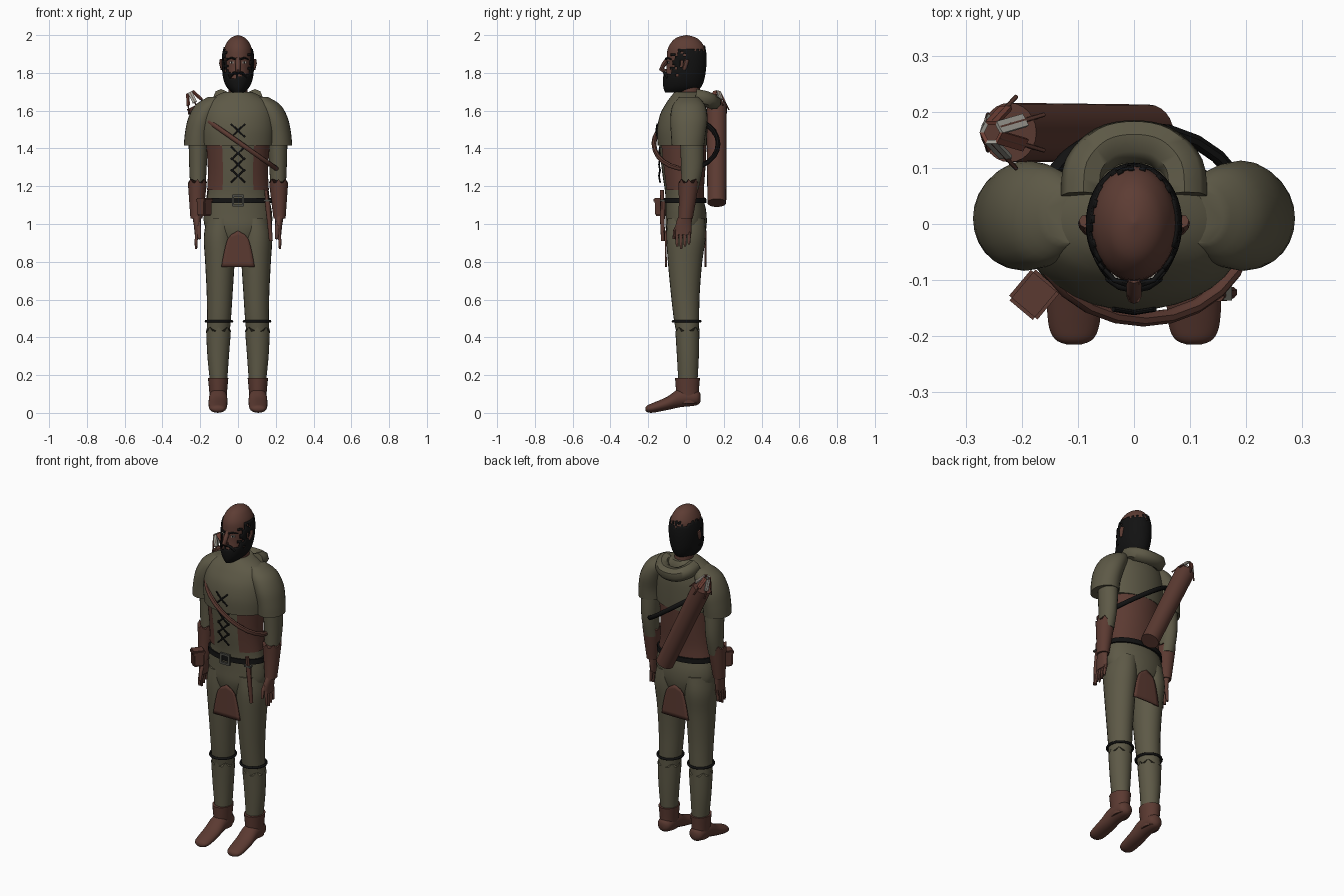
import bpy, bmesh, random
from math import sin, cos, pi, radians
from mathutils import Matrix, Vector

random.seed(4)
if "Cube" in bpy.data.objects:
    bpy.data.objects.remove(bpy.data.objects["Cube"], do_unlink=True)


def material(name, r, g, b):
    m = bpy.data.materials.new(name)
    m.use_nodes = True
    m.diffuse_color = (r, g, b, 1)
    bsdf = next(n for n in m.node_tree.nodes if n.type == "BSDF_PRINCIPLED")
    bsdf.inputs["Base Color"].default_value = (r, g, b, 1)
    bsdf.inputs["Roughness"].default_value = .8
    return m


cloth = material("olive cloth", .11, .10, .062)
leather = material("brown leather", .105, .042, .031)
skin = material("brown skin", .11, .046, .034)
black = material("black hair and cord", .006, .006, .006)
metal = material("dark metal", .07, .07, .06)
feather = material("pale feather", .35, .34, .3)
red_feather = material("red feather", .16, .05, .035)


def smooth(obj):
    bpy.ops.object.select_all(action="DESELECT")
    obj.select_set(True)
    bpy.context.view_layer.objects.active = obj
    bpy.ops.object.shade_smooth_by_angle(angle=radians(45))


def finish(name, bm, mat, rounded=True):
    bmesh.ops.recalc_face_normals(bm, faces=bm.faces)
    mesh = bpy.data.meshes.new(name)
    bm.to_mesh(mesh)
    bm.free()
    mesh.materials.append(mat)
    obj = bpy.data.objects.new(name, mesh)
    bpy.context.collection.objects.link(obj)
    if rounded:
        smooth(obj)
    return obj


def spline(points, steps):
    """Pass a smooth curve through tuples of any length."""
    out = []
    for i in range(len(points) - 1):
        p, q = points[i], points[i + 1]
        o, r = points[max(i - 1, 0)], points[min(i + 2, len(points) - 1)]
        for k in range(steps):
            t = k / steps
            out.append([b + t * (c - a + t * (2*a - 5*b + 4*c - d + t * (3*(b - c) + d - a))) / 2
                        if t else b for a, b, c, d in zip(o, p, q, r)])
    return out + [list(points[-1])]


def loft(name, rings, mat, side=1, n=24, steps=4, axis="Z", cap=True, keep=None, hem=0):
    """Skin over elliptical rings given as centre x, y, z and two radii."""
    bm = bmesh.new()
    loops = []
    for j, (x, y, z, r1, r2) in enumerate(spline(rings, steps)):
        loop = []
        for i in range(n):
            u, v = max(r1, .001) * cos(2*pi*i/n), max(r2, .001) * sin(2*pi*i/n)
            co = Vector((x + u, y + v, z)) if axis == "Z" else Vector((x + u, y, z + v))
            if j == (len(rings) - 1) * steps:
                co.z += hem * cos(i * 2.1)
            co.x *= side
            loop.append(bm.verts.new(co))
        loops.append(loop)
    for low, high in zip(loops, loops[1:]):
        for i in range(n):
            k = (i + 1) % n
            quad = [low[i], low[k], high[k], high[i]]
            if keep is None or keep(sum((v.co for v in quad), Vector()) / 4):
                bm.faces.new(quad)
    if cap and keep is None:
        bm.faces.new(loops[0])
        bm.faces.new(loops[-1])
    return finish(name, bm, mat)


def tube(name, points, radius, mat, closed=False, taper=1):
    curve = bpy.data.curves.new(name, "CURVE")
    curve.dimensions = "3D"
    curve.bevel_depth, curve.bevel_resolution, curve.use_fill_caps = radius, 2, True
    path = curve.splines.new("POLY")
    path.points.add(len(points) - 1)
    for i, p in enumerate(points):
        path.points[i].co = (*p, 1)
        path.points[i].radius = 1 + (taper - 1) * i / (len(points) - 1)
    path.use_cyclic_u = closed
    curve.materials.append(mat)
    obj = bpy.data.objects.new(name, curve)
    bpy.context.collection.objects.link(obj)
    bpy.ops.object.select_all(action="DESELECT")
    obj.select_set(True)
    bpy.context.view_layer.objects.active = obj
    bpy.ops.object.convert(target="MESH")
    smooth(bpy.context.object)
    return bpy.context.object


def box(name, place, size, mat, bevel=0):
    bm = bmesh.new()
    bmesh.ops.create_cube(bm, size=1, matrix=place @ Matrix.Diagonal((*size, 1)))
    if bevel:
        bmesh.ops.bevel(bm, geom=bm.edges[:], offset=bevel, segments=2, affect="EDGES")
    return finish(name, bm, mat, False)


def at(x, y, z, turn=0, axis="Z"):
    return Matrix.Translation((x, y, z)) @ Matrix.Rotation(radians(turn), 4, axis)


# Torso, with an open-fronted corset over it and a capelet on the chest
loft("torso", [(0, 0, .9, .1, .09), (0, 0, .98, .172, .108), (0, 0, 1.06, .18, .108),
               (0, -.01, 1.16, .16, .1), (0, -.015, 1.28, .153, .112),
               (0, -.02, 1.45, .16, .125)], cloth, n=32)
loft("corset", [(0, -.008, 1.13, .17, .105), (0, -.012, 1.2, .162, .108),
                (0, -.015, 1.3, .16, .118), (0, -.02, 1.44, .17, .13)], leather, n=48,
     keep=lambda c: (c.y > 0 or abs(c.x) > .075) and (c.y > 0 or c.z > 1.17))
loft("capelet", [(0, -.02, 1.415, .19, .13), (0, -.02, 1.5, .195, .133), (0, -.012, 1.58, .19, .125),
                 (0, 0, 1.64, .17, .105), (0, .01, 1.675, .125, .09),
                 (0, .015, 1.7, .07, .075)], cloth, n=32)
hood = [(-.09, .05, 1.675), (-.085, .1, 1.665), (-.05, .137, 1.65), (0, .147, 1.645),
        (.05, .137, 1.65), (.085, .1, 1.665), (.09, .05, 1.675)]
tube("folded_hood", spline(hood, 4), .04, cloth)

# Limbs, built once per side
for side, label in ((1, "left"), (-1, "right")):
    loft(label + "_cape_sleeve", [(.215, .01, 1.415, .072, .086), (.21, .012, 1.48, .071, .092),
                                  (.19, .015, 1.56, .074, .098), (.155, .015, 1.63, .07, .085),
                                  (.12, .015, 1.672, .04, .05)], cloth, side)
    loft(label + "_arm", [(.212, .02, 1.18, .04, .044), (.212, .032, 1.3, .046, .058),
                          (.21, .03, 1.45, .052, .062)], cloth, side)
    loft(label + "_gauntlet", [(.22, -.002, 1.03, .032, .038), (.217, .008, 1.13, .042, .046),
                               (.215, .014, 1.225, .051, .055)], leather, side, hem=.014)
    loft(label + "_palm", [(.22, 0, 1.06, .026, .032), (.216, -.012, 1, .019, .042),
                           (.215, -.014, .945, .014, .041)], skin, side, n=16)
    for i in range(4):
        y = -.044 + .021 * i
        tip = .868 + .012 * abs(i - 1)
        tube(f"{label}_finger_{i + 1}", [(side * .215, y, .96), (side * .222, y - .004, .91),
                                         (side * .222, y - .003, tip)], .0105, skin, taper=.6)
    tube(label + "_thumb", [(side * .21, -.03, 1.01), (side * .205, -.058, .965),
                            (side * .205, -.064, .92)], .013, skin, taper=.6)
    loft(label + "_leg", [(.1, .01, .15, .042, .048), (.106, .01, .38, .058, .056),
                          (.1, .002, .5, .063, .067), (.097, -.004, .64, .069, .077),
                          (.096, -.005, .8, .078, .091), (.098, 0, .93, .083, .104),
                          (.09, 0, 1.03, .075, .1)], cloth, side)
    loft(label + "_gaiter", [(.103, .01, .17, .046, .051), (.105, .01, .3, .057, .058),
                             (.103, .007, .44, .066, .064)], cloth, side, hem=.015)
    band = [(side * (.101 + .069 * cos(a * pi / 12)), .003 + .072 * sin(a * pi / 12),
             .485) for a in range(24)]
    tube(label + "_knee_cord", band, .007, black, closed=True)
    loft(label + "_boot_shaft", [(.105, .012, .05, .044, .058), (.105, .008, .11, .047, .06),
                                 (.105, .008, .185, .054, .066)], leather, side)
    loft(label + "_foot", [(.105, .077, .08, .015, .02), (.105, .055, .08, .042, .04),
                           (.105, -.03, .08, .048, .05), (.106, -.1, .05, .05, .035),
                           (.107, -.175, .027, .046, .026), (.107, -.205, .022, .034, .018),
                           (.107, -.215, .02, .012, .008)], leather, side, axis="Y")

# Arched flaps hanging at the front and the back
for y, label in ((-.112, "front"), (.108, "back")):
    bm = bmesh.new()
    rows = []
    for j in range(9):
        t = j / 8
        half = .035 + .053 * t ** .5
        rows.append([bm.verts.new((half * u / 4, y * (1 - 3 * (half * u / 4) ** 2),
                                   .965 - .193 * t - .02 * (1 - t) * abs(u) / 4))
                     for u in range(-4, 5)])
    for a, b in zip(rows, rows[1:]):
        for i in range(8):
            bm.faces.new((a[i], a[i + 1], b[i + 1], b[i]))
    flap = finish(label + "_flap", bm, leather)
    flap.modifiers.new("Thickness", "SOLIDIFY").thickness = .008

# Neck, head and face
loft("neck", [(0, .025, 1.6, .06, .065), (0, .018, 1.7, .05, .057), (0, .01, 1.8, .052, .06)], skin)
loft("head", [(0, -.06, 1.715, .03, .045), (0, -.03, 1.76, .06, .083), (0, -.004, 1.82, .072, .1),
              (0, 0, 1.88, .077, .102), (0, .002, 1.93, .073, .098), (0, .002, 1.97, .053, .073),
              (0, .002, 1.99, .03, .043), (0, .002, 2, .001, .001)], skin, n=32)
tube("nose", [(0, -.095, 1.875), (0, -.117, 1.845), (0, -.13, 1.82), (0, -.108, 1.808)], .013, skin)


def hair_rule(c):
    j = random.uniform(-.018, .018)
    back = c.y > -.005 + j and c.z < 1.925 + j
    sides = abs(c.x) > .062 + j / 2 and c.z < 1.91 + j and random.random() < .85
    beard = c.z < 1.785 + j
    return back or sides or beard


hair = loft("hair_and_beard", [(0, -.035, 1.695, .03, .075), (0, -.02, 1.725, .06, .1),
                               (0, -.012, 1.77, .078, .11), (0, -.002, 1.83, .085, .109),
                               (0, 0, 1.89, .085, .109), (0, .002, 1.945, .074, .099)],
            black, n=44, steps=5, keep=hair_rule)
hair.modifiers.new("Thickness", "SOLIDIFY").thickness = .006
for side, label in ((1, "left"), (-1, "right")):
    tube(label + "_brow", [(side * .014, -.106, 1.873), (side * .035, -.1, 1.88),
                           (side * .055, -.078, 1.872)], .006, black, taper=.6)
    box(label + "_eye", at(side * .033, -.093, 1.855, side * 20), (.02, .008, .009), feather)
    box(label + "_pupil", at(side * .033, -.097, 1.855, side * 20), (.009, .004, .009), black)
    tube(label + "_ear", [(side * .08, -.01, 1.82), (side * .088, 0, 1.85),
                          (side * .086, .005, 1.87)], .012, skin)
    tube(label + "_moustache", [(0, -.115, 1.803), (side * .025, -.11, 1.798),
                                (side * .045, -.096, 1.775)], .008, black)

# Crossed lacing down the front
for i, z in enumerate((1.495, 1.375, 1.315, 1.255)):
    y = -.158 if i == 0 else -.143
    for side in (1, -1):
        tube(f"lace_{i}_{'a' if side > 0 else 'b'}",
             [(-.037 * side, y + .006, z - .035), (0, y, z), (.037 * side, y + .006, z + .035)],
             .0045, black)

# Shoulder strap, sloping from the right shoulder to the left hip
for start, label, mat in ((12, "front_strap", leather), (0, "back_strap", black)):
    arc = []
    for a in range(start, start + 13):
        x = .19 * cos(a * pi / 12)
        arc.append((.015 + x, .17 * sin(a * pi / 12), 1.425 - .7 * x))
    tube(label, arc, .013, mat)

# Belt with buckle, pouch and sheathed knife
loft("belt", [(0, -.004, 1.11, .18, .112), (0, -.004, 1.138, .177, .111)], black, n=32, steps=1)
for z in (1.098, 1.15):
    box("buckle_bar", at(0, -.122, z), (.06, .012, .012), metal)
for x in (-.027, .027):
    box("buckle_side", at(x, -.122, 1.124), (.012, .012, .06), metal)
box("pouch", at(-.178, -.125, 1.085, -40), (.06, .065, .085), leather, .008)
box("pouch_lid", at(-.178, -.126, 1.125, -40), (.066, .072, .025), leather, .006)
tube("knife_sheath", [(.155, -.122, 1.12), (.165, -.125, 1.02), (.174, -.122, .91)], .015, leather, taper=.7)
tube("knife_handle", [(.155, -.125, 1.11), (.15, -.128, 1.18)], .011, leather)
box("knife_guard", at(.155, -.124, 1.125), (.04, .025, .01), metal)

# Quiver across the back, with a rosette of arrow feathers at its mouth
top, foot = Vector((-.222, .163, 1.63)), Vector((.025, .163, 1.112))
length = (top - foot).length
frame = Matrix.Translation(foot) @ (top - foot).to_track_quat("Z", "Y").to_matrix().to_4x4()
quiver = loft("quiver", [(0, 0, 0, .05, .05), (0, 0, length, .053, .053)], leather, steps=1)
quiver.matrix_world = frame
for i in range(6):
    lean = Matrix.Rotation(i * pi / 3, 4, "Z") @ at(.03, 0, length + .045, -25, "Y")
    box(f"feather_{i + 1}", frame @ lean, (.007, .024, .065), red_feather if i % 2 else feather)
    tube(f"arrow_{i + 1}", [frame @ lean @ Vector((0, 0, h)) for h in (-.08, .03)], .004, leather)
